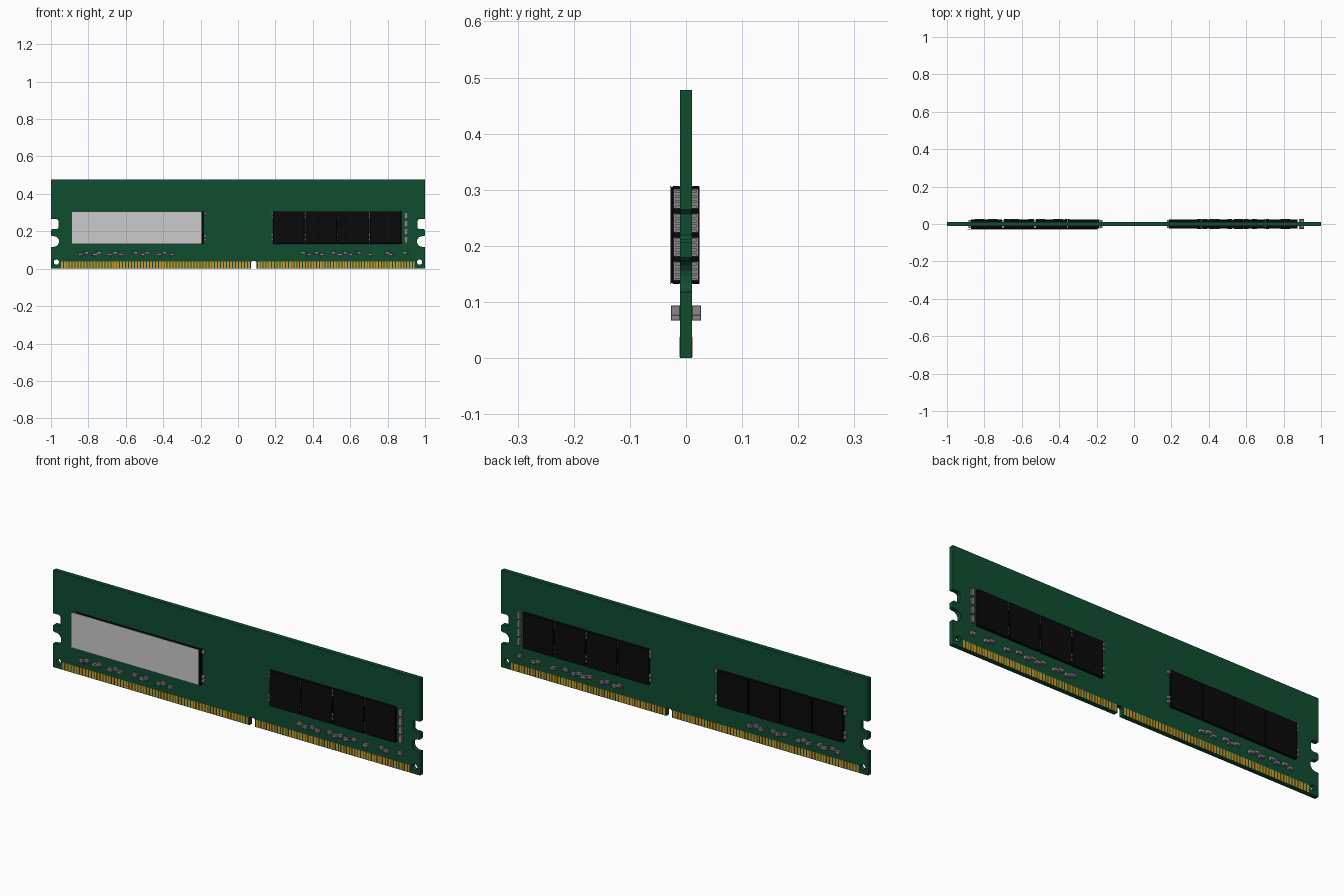
import bpy, bmesh, math
from mathutils import Matrix, Vector

if "Cube" in bpy.data.objects:
    bpy.data.objects.remove(bpy.data.objects["Cube"])

T = 0.0105  # half thickness of the board


def material(name, rgb):
    m = bpy.data.materials.new(name)
    m.diffuse_color = (*rgb, 1)
    m.use_nodes = True
    m.node_tree.nodes["Principled BSDF"].inputs["Base Color"].default_value = m.diffuse_color
    return m


GREEN = material("board_green", (0.005, 0.075, 0.03))
GOLD = material("contact_gold", (0.62, 0.33, 0.02))
BLACK = material("chip_black", (0.003, 0.003, 0.003))
GREY = material("component_grey", (0.25, 0.25, 0.25))


def finish(name, bm, mat=None):
    bmesh.ops.recalc_face_normals(bm, faces=bm.faces)
    me = bpy.data.meshes.new(name)
    bm.to_mesh(me)
    bm.free()
    ob = bpy.data.objects.new(name, me)
    bpy.context.collection.objects.link(ob)
    if mat:
        me.materials.append(mat)
    return ob


def boxes(name, items, mat=None):
    """One object from many boxes (x0, x1, y0, y1, z0, z1)."""
    bm = bmesh.new()
    for x0, x1, y0, y1, z0, z1 in items:
        mid = Vector(((x0 + x1) / 2, (y0 + y1) / 2, (z0 + z1) / 2))
        size = Vector((abs(x1 - x0), abs(y1 - y0), abs(z1 - z0), 1))
        bmesh.ops.create_cube(bm, size=1, matrix=Matrix.Translation(mid) @ Matrix.Diagonal(size))
    return finish(name, bm, mat)


def arc(cx, cz, r, a0, a1, n=6):
    return [(cx + r * math.cos(math.radians(a0 + (a1 - a0) * i / n)),
             cz + r * math.sin(math.radians(a0 + (a1 - a0) * i / n))) for i in range(n + 1)]


# Board outline: right edge with two latch notches, mirrored to the left
edge = [(1, 0), (1, 0.117), (0.985, 0.117)]
edge += arc(0.985, 0.1455, 0.0285, 270, 90, 8)[1:]
edge += [(0.995, 0.174), (1, 0.179), (1, 0.206), (0.995, 0.211), (0.968, 0.211),
         (0.96, 0.219), (0.96, 0.257), (0.968, 0.265), (1, 0.265), (1, 0.478)]
key = [(0.07, 0), (0.07, 0.034), (0.076, 0.04), (0.094, 0.04), (0.1, 0.034), (0.1, 0)]
outline = edge + [(-x, z) for x, z in reversed(edge)] + key

bm = bmesh.new()
face = bm.faces.new([bm.verts.new((x, -T, z)) for x, z in outline])
moved = bmesh.ops.extrude_face_region(bm, geom=[face])["geom"]
bmesh.ops.translate(bm, vec=(0, 2 * T, 0), verts=[v for v in moved if isinstance(v, bmesh.types.BMVert)])
bmesh.ops.triangulate(bm, faces=[f for f in bm.faces if len(f.verts) > 4])
board = finish("board", bm, GREEN)

# Corner holes
bm = bmesh.new()
for s in (-1, 1):
    bmesh.ops.create_cone(bm, cap_ends=True, segments=16, radius1=0.014, radius2=0.014, depth=0.1,
                          matrix=Matrix.Translation((s * 0.971, 0, 0.035)) @ Matrix.Rotation(math.pi / 2, 4, 'X'))
cutter = finish("hole_cutter", bm, GREEN)
cutter.hide_render = True
cutter.hide_set(True)
mod = board.modifiers.new("holes", 'BOOLEAN')
mod.operation = 'DIFFERENCE'
mod.solver = 'EXACT'
mod.object = cutter

CAPS_X = [-.84, -.812, -.767, -.743, -.683, -.655, -.628, -.55, -.512, -.488, -.42, -.395, -.357,
          .35, .378, .418, .445, .512, .544, .57, .6, .645, .71, .795, .82, .895]

for side, s in (("front", -1), ("back", 1)):
    # Edge contacts either side of the key notch
    pins = []
    for start, end, count in ((-0.95, 0.066, 64), (0.104, 0.947, 56)):
        p = (end - start) / count
        pins += [(start + (i + .16) * p, start + (i + .84) * p, s * (T - .001), s * (T + .0015), 0.002, 0.038)
                 for i in range(count)]
    boxes(side + "_contacts", pins, GOLD)

    # Memory chips: four left, four right
    starts = [b + i * 0.173 for b in (-0.872, 0.187) for i in range(4)]
    chips = boxes(side + "_chips", [(x, x + 0.168, s * T, s * 0.0238, 0.132, 0.307) for x in starts], BLACK)
    bev = chips.modifiers.new("bevel", 'BEVEL')
    bev.width = 0.0015
    bev.segments = 1

    # Small resistors tucked between and beside the chips
    bits = [(x - .010, x + .006, s * T, s * 0.021, z, z + 0.014)
            for x in (0.187, 0.36, 0.533, 0.706, -0.874)
            for z in (0.15, 0.172, 0.268, 0.288)]
    bits += [(-0.183, -0.169, s * T, s * 0.021, z, z + 0.014) for z in (0.148, 0.168, 0.29)]
    boxes(side + "_chip_resistors", bits, GREY)

    # Resistor packs at the right end
    packs = []
    for i in range(4):
        z = 0.138 + i * 0.043
        packs.append((0.891, 0.906, s * T, s * 0.022, z, z + 0.034))
        packs += [(0.888, 0.909, s * T, s * 0.019, z + k * 0.009, z + k * 0.009 + 0.005) for k in range(4)]
    boxes(side + "_resistor_packs", packs, GREY)

    # Capacitors above the contacts: a body with two wider end terminals
    caps = []
    for i, x in enumerate(CAPS_X):
        z = 0.076 if i % 2 == 0 else 0.085
        caps.append((x - .009, x + .009, s * T, s * 0.0255, z - .007, z + .007))
        caps += [(x + e * .010 - .003, x + e * .010 + .003, s * T, s * 0.027, z - .009, z + .009) for e in (-1, 1)]
    ob = boxes(side + "_capacitors", caps, GREY)
    bev = ob.modifiers.new("bevel", 'BEVEL')
    bev.width = 0.001
    bev.segments = 1

# Blank label over the front left chips
boxes("label_plate", [(-0.89, -0.195, -0.0283, -0.0268, 0.132, 0.307)])
boxes("label_backing", [(-0.872, -0.197, -0.0268, -0.0225, 0.134, 0.305)], BLACK)
